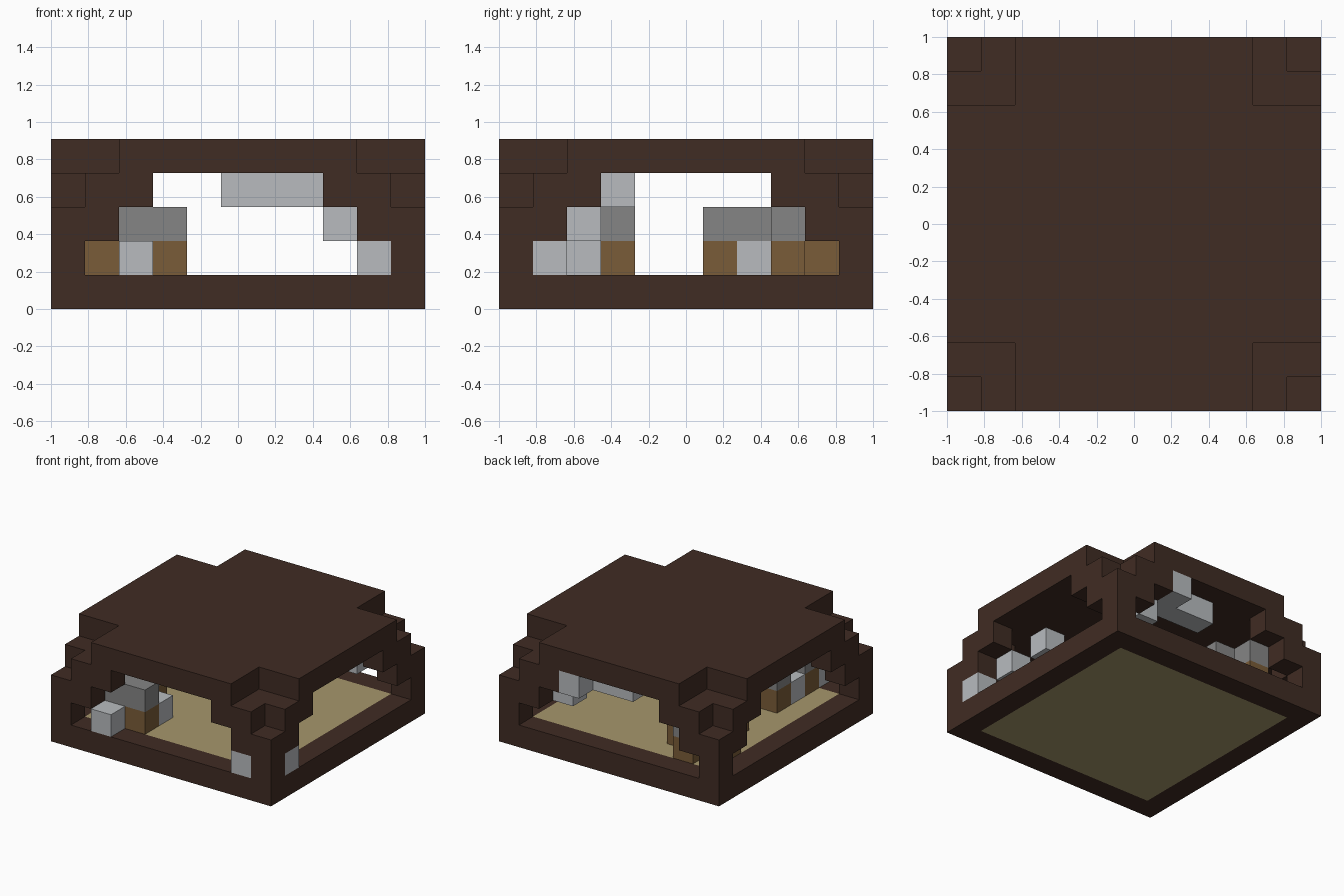
import bpy, bmesh, math
from mathutils import Vector

if "Cube" in bpy.data.objects:
    bpy.data.objects.remove(bpy.data.objects["Cube"], do_unlink=True)

N = 11
U = 2 / N
LAST = N - 1


def material(name, rgb):
    m = bpy.data.materials.new(name)
    m.use_nodes = True
    color = (*rgb, 1)
    m.diffuse_color = color
    bsdf = m.node_tree.nodes["Principled BSDF"]
    bsdf.inputs["Base Color"].default_value = color
    bsdf.inputs["Roughness"].default_value = 0.9
    return m


DARK_BROWN = material("dark_brown", (0.051, 0.025, 0.017))
SAND = material("sand", (0.38, 0.31, 0.15))
WOOD = material("wood_brown", (0.195, 0.107, 0.04))
STONE = material("stone_grey", (0.235, 0.235, 0.235))
PALE = material("pale_grey", (0.48, 0.50, 0.52))

DIRS = [Vector(d) for d in ((1, 0, 0), (-1, 0, 0), (0, 1, 0), (0, -1, 0), (0, 0, 1), (0, 0, -1))]


def block_part(name, cells, mat, merge=False):
    """Turn a set of grid cells into one mesh of its outer faces."""
    cells = set(cells)
    bm = bmesh.new()
    for cell in cells:
        centre = Vector(cell) + Vector((0.5, 0.5, 0.5))
        for d in DIRS:
            if tuple(int(a + b) for a, b in zip(cell, d)) in cells:
                continue
            u = Vector((d.y, d.z, d.x))
            v = d.cross(u)
            corners = [centre + (d + u * a + v * b) / 2
                       for a, b in ((-1, -1), (1, -1), (1, 1), (-1, 1))]
            bm.faces.new([bm.verts.new((p.x * U - 1, p.y * U - 1, p.z * U)) for p in corners])
    bmesh.ops.remove_doubles(bm, verts=bm.verts, dist=U / 100)
    if merge:
        bmesh.ops.dissolve_limit(bm, angle_limit=math.radians(1), verts=bm.verts, edges=bm.edges)
    bmesh.ops.recalc_face_normals(bm, faces=bm.faces)
    mesh = bpy.data.meshes.new(name)
    bm.to_mesh(mesh)
    bm.free()
    mesh.materials.append(mat)
    obj = bpy.data.objects.new(name, mesh)
    bpy.context.collection.objects.link(obj)
    return obj


def four_corners(cells):
    """Mirror corner cells across both middle planes."""
    return {(x, y, k) for i, j, k in cells for x in (i, LAST - i) for y in (j, LAST - j)}


def edge_distance(i):
    return min(i, LAST - i)


grid = [(i, j) for i in range(N) for j in range(N)]

# Ground: sand floor inside a one-block rim
block_part("sand_floor", [(i, j, 0) for i, j in grid
                          if edge_distance(i) and edge_distance(j)], SAND, True)
block_part("base_rim", [(i, j, 0) for i, j in grid
                        if not (edge_distance(i) and edge_distance(j))], DARK_BROWN, True)

# Stepped corner supports and roof with notched corners
supports = four_corners([
    (0, 0, 1),
    (0, 0, 2), (1, 0, 2), (0, 1, 2),
    (1, 0, 3), (2, 0, 3), (0, 1, 3), (0, 2, 3), (1, 1, 3)])
roof = {(i, j, 4) for i, j in grid if edge_distance(i) > 1 or edge_distance(j) > 1}
block_part("arched_roof", supports | roof, DARK_BROWN, True)

# Wooden stumps with stone caps
front_stumps = [(2, 1), (3, 1), (2, 3)]
back_stumps = [(2, 6), (2, 8), (3, 8), (2, 9)]
for label, stumps, extra_wood, extra_cap in (
        ("front", front_stumps, [], []),
        ("back", back_stumps, [(1, 8)], [(2, 7)])):
    block_part(label + "_stumps", [(i, j, 1) for i, j in stumps + extra_wood], WOOD)
    block_part(label + "_stone_caps", [(i, j, 2) for i, j in stumps + extra_cap], STONE)

# Pale blocks between the stumps
block_part("front_pale_blocks", [(2, 0, 1), (2, 2, 1), (3, 2, 1)], PALE)
block_part("back_pale_block", [(2, 7, 1)], PALE)

# Pale blocks climbing the front corner and hanging at the back
block_part("corner_pale_steps", [(9, 0, 1), (10, 1, 1), (9, 2, 2), (8, 3, 3)], PALE)
block_part("hanging_pale_blocks", [(5, 9, 3), (6, 9, 3), (7, 9, 3), (7, 10, 3), (8, 9, 2)], PALE)
